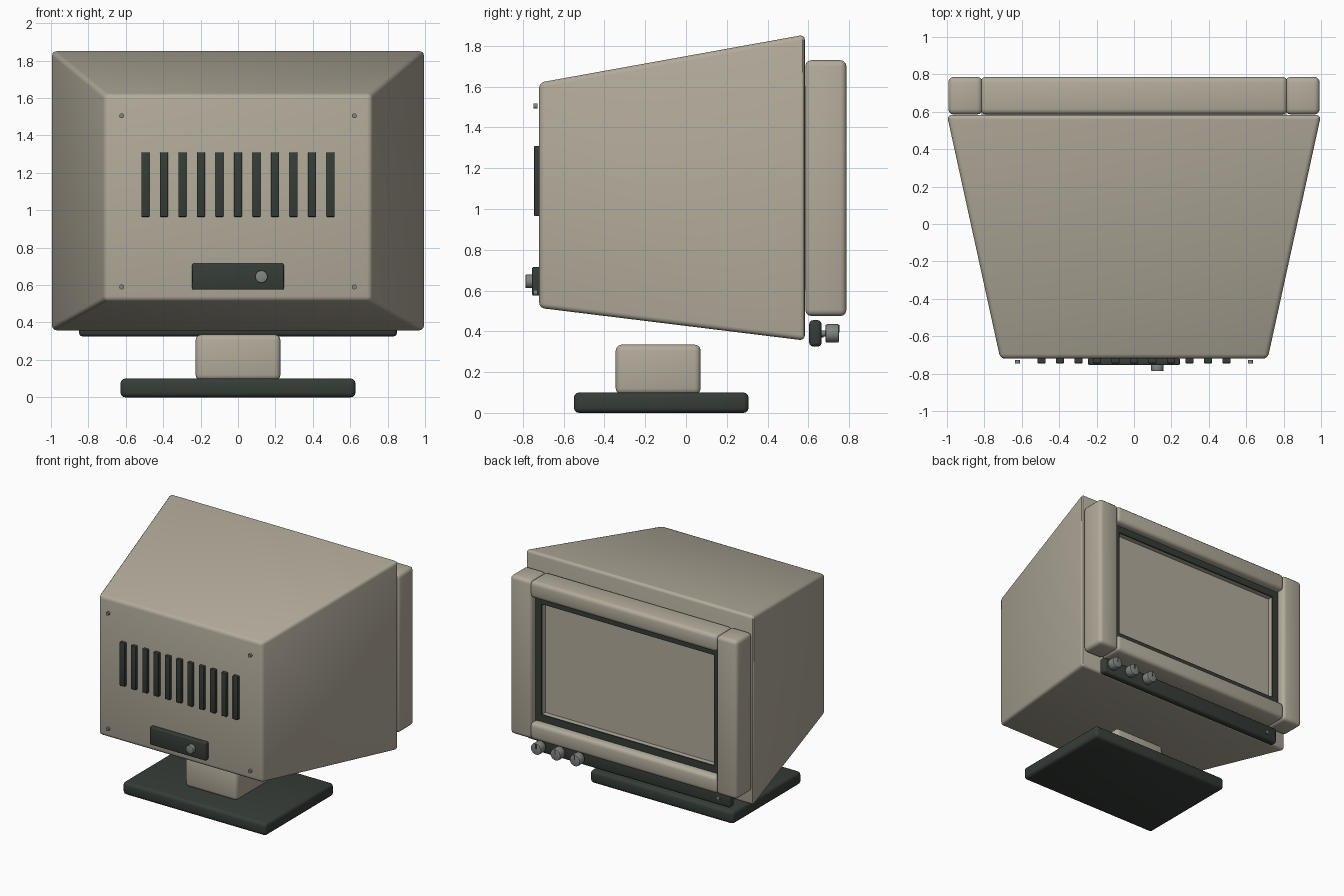
import bpy
import math

if "Cube" in bpy.data.objects:
    bpy.data.objects.remove(bpy.data.objects["Cube"])


def material(name, rgb):
    m = bpy.data.materials.new(name)
    m.use_nodes = True
    m.diffuse_color = (*rgb, 1)
    bsdf = next(n for n in m.node_tree.nodes if n.type == "BSDF_PRINCIPLED")
    bsdf.inputs["Base Color"].default_value = (*rgb, 1)
    bsdf.inputs["Roughness"].default_value = 0.6
    return m


BEIGE = material("warm_beige", (0.45, 0.41, 0.33))
DARK = material("dark_green_grey", (0.036, 0.046, 0.038))
METAL = material("metal_grey", (0.22, 0.24, 0.22))


def finish(ob, name, mat, bevel, segments=3):
    """Name, colour, bevel and smooth a part."""
    ob.name = ob.data.name = name
    ob.data.materials.append(mat)
    bpy.ops.object.select_all(action="DESELECT")
    ob.select_set(True)
    bpy.context.view_layer.objects.active = ob
    if bevel:
        mod = ob.modifiers.new("rounded_edges", "BEVEL")
        mod.width = bevel
        mod.segments = segments
        mod.limit_method = "ANGLE"
        bpy.ops.object.modifier_apply(modifier=mod.name)
    bpy.ops.object.shade_smooth_by_angle(angle=math.radians(35))
    return ob


def box(name, x, y, z, mat, bevel=0.0):
    """Box from (low, high) ranges on each axis."""
    bpy.ops.mesh.primitive_cube_add(size=1)
    ob = bpy.context.object
    for v in ob.data.vertices:
        v.co = [r[0] if c < 0 else r[1] for r, c in zip((x, y, z), v.co)]
    return finish(ob, name, mat, bevel)


def knob(name, x, z, y, radius, mat, bevel=0.0):
    """Cylinder lying along y, over the range y."""
    bpy.ops.mesh.primitive_cylinder_add(
        vertices=24, radius=radius, depth=y[1] - y[0],
        location=(x, sum(y) / 2, z), rotation=(math.pi / 2, 0, 0))
    return finish(bpy.context.object, name, mat, bevel, 2)


def frame(name, half, z, width, y, mat):
    """Rectangular ring of four strips inside the given outline."""
    for side, s in (("left", 1), ("right", -1)):
        xs = sorted((s * half, s * (half - width)))
        box(f"{name}_{side}", xs, y, z, mat)
    inner = (width - half, half - width)
    box(f"{name}_bottom", inner, y, (z[0], z[0] + width), mat)
    box(f"{name}_top", inner, y, (z[1] - width, z[1]), mat)


# Tapered housing
bpy.ops.mesh.primitive_cube_add(size=2)
housing = bpy.context.object
for v in housing.data.vertices:
    half, low, high, y = (0.715, 0.515, 1.62, -0.72) if v.co.y < 0 else (1.0, 0.355, 1.855, 0.583)
    v.co = (half * v.co.x, y, low if v.co.z < 0 else high)
finish(housing, "housing", BEIGE, 0.025)

# Bezel bars around the screen
BEZEL_Y = (0.585, 0.787)
for side, s in (("left", 1), ("right", -1)):
    box(f"bezel_{side}", sorted((s * 0.81, s * 0.993)), BEZEL_Y, (0.475, 1.73), BEIGE, 0.03)
box("bezel_bottom", (-0.82, 0.82), BEZEL_Y, (0.475, 0.61), BEIGE, 0.03)
box("bezel_top", (-0.82, 0.82), BEZEL_Y, (1.595, 1.73), BEIGE, 0.03)

# Screen with its light surround and dark gasket
OPENING = (0.605, 1.60)
frame("screen_surround", 0.815, OPENING, 0.06, (0.58, 0.716), BEIGE)
frame("screen_gasket", 0.815, OPENING, 0.06, (0.716, 0.728), DARK)
box("screen", (-0.76, 0.76), (0.58, 0.68), (0.64, 1.56), BEIGE)

# Control strip with three knobs and a lamp
box("control_strip", (-0.85, 0.85), (0.604, 0.665), (0.325, 0.455), DARK, 0.02)
for i in range(3):
    x = 0.79 - 0.17 * i
    knob(f"control_shaft_{i + 1}", x, 0.39, (0.66, 0.69), 0.015, METAL)
    knob(f"control_knob_{i + 1}", x, 0.39, (0.685, 0.75), 0.045, METAL, 0.006)
    box(f"knob_pointer_{i + 1}", (x - 0.004, x + 0.004), (0.748, 0.753), (0.395, 0.43), DARK)
knob("power_lamp", -0.75, 0.385, (0.66, 0.674), 0.014, METAL)

# Cooling vents
for i in range(11):
    x = 0.099 * (i - 5)
    box(f"vent_{i + 1}", (x - 0.022, x + 0.022), (-0.745, -0.715), (0.965, 1.31), DARK, 0.005)

# Connector panel with its knob
box("connector_panel", (-0.245, 0.245), (-0.755, -0.715), (0.575, 0.715), DARK, 0.008)
knob("connector", 0.125, 0.645, (-0.787, -0.75), 0.033, METAL, 0.004)

# Corner screws
for x in (-0.622, 0.622):
    for z in (0.59, 1.505):
        knob("screw", x, z, (-0.747, -0.728), 0.013, METAL)

# Stand
box("stand_neck", (-0.227, 0.227), (-0.345, 0.072), (0.09, 0.335), BEIGE, 0.03)
box("stand_base", (-0.628, 0.628), (-0.55, 0.307), (0.0, 0.10), DARK, 0.025)
